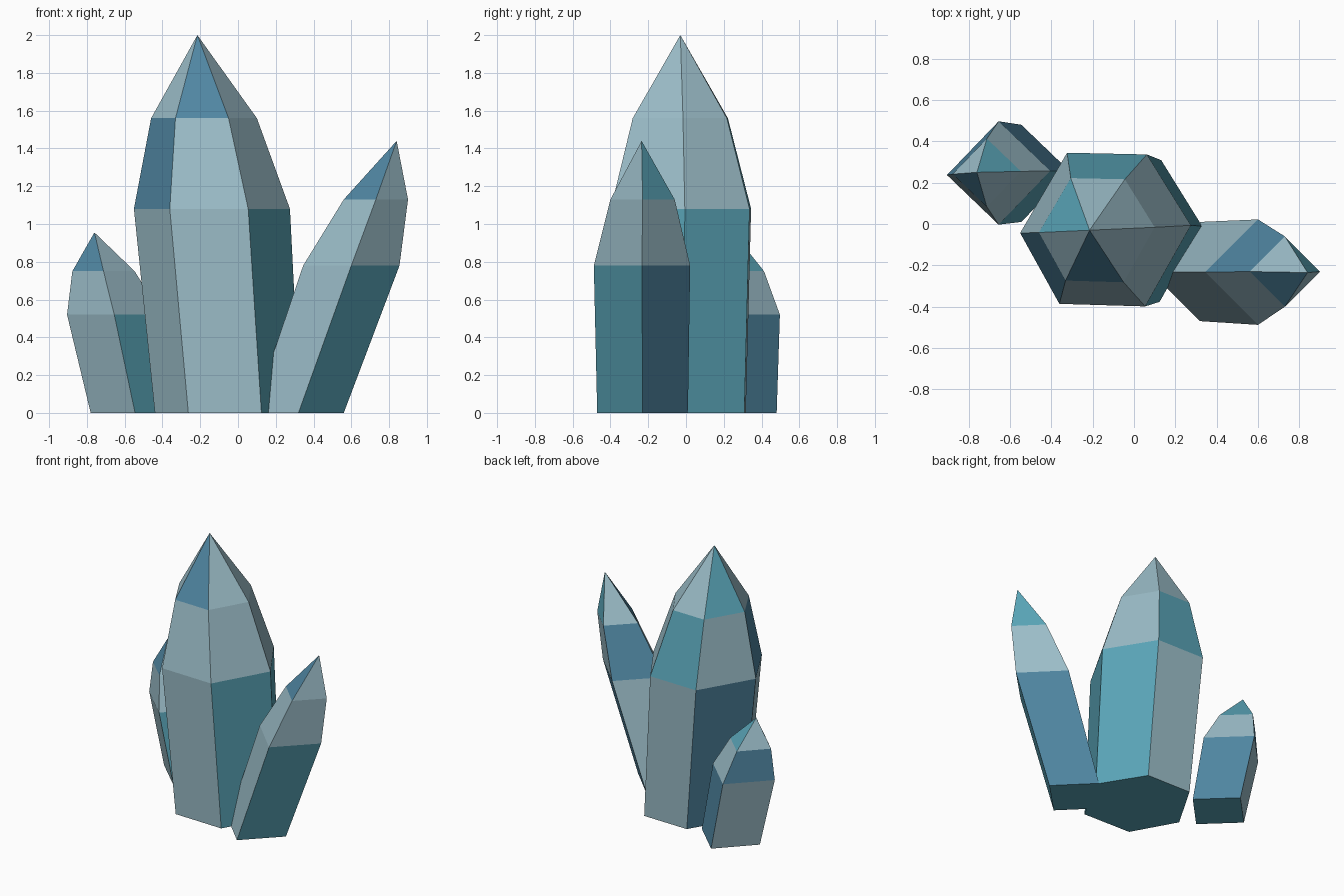
import bpy
import bmesh

if "Cube" in bpy.data.objects:
    bpy.data.objects.remove(bpy.data.objects["Cube"], do_unlink=True)


def make_material(name, rgb):
    mat = bpy.data.materials.new(name)
    mat.use_nodes = True
    color = (*rgb, 1.0)
    mat.diffuse_color = color
    bsdf = next(n for n in mat.node_tree.nodes if n.type == "BSDF_PRINCIPLED")
    bsdf.inputs["Base Color"].default_value = color
    return mat


PALETTE = {
    "pale": make_material("pale_blue_grey", (0.33, 0.51, 0.58)),
    "teal": make_material("teal", (0.10, 0.37, 0.47)),
    "blue": make_material("steel_blue", (0.08, 0.24, 0.36)),
}
SLOTS = list(PALETTE)


def make_crystal(name, section, rings, tip, colors):
    """Loft a unit section through rings (x, y, z, radius) up to a tip.
    colors: one row per side, listed from the base tier to the tip tier."""
    bm = bmesh.new()
    loops = [[bm.verts.new((cx + r * x, cy + r * y, z)) for x, y in section]
             for cx, cy, z, r in rings]
    point = bm.verts.new(tip)
    count = len(section)

    base = bm.faces.new(loops[0][::-1])
    base.material_index = SLOTS.index("teal")

    for side in range(count):
        after = (side + 1) % count
        row = colors[side].split()
        for tier, color in enumerate(row):
            low = loops[tier]
            corners = [low[side], low[after]]
            if tier + 1 < len(loops):
                high = loops[tier + 1]
                corners += [high[after], high[side]]
            else:
                corners.append(point)
            bm.faces.new(corners).material_index = SLOTS.index(color)

    bmesh.ops.recalc_face_normals(bm, faces=bm.faces)
    mesh = bpy.data.meshes.new(name)
    bm.to_mesh(mesh)
    bm.free()
    for mat in PALETTE.values():
        mesh.materials.append(mat)
    obj = bpy.data.objects.new(name, mesh)
    bpy.context.collection.objects.link(obj)
    return obj


# Sections run counter-clockwise from the -x corner
HEXAGON = [(-1, -0.04), (-0.54, -0.87), (0.465, -0.9),
           (1, 0.05), (0.485, 0.88), (-0.45, 0.9)]
DIAMOND = [(-1, 0), (0, -1), (1, 0), (0, 1)]

HEXAGON_COLORS = ["pale blue pale", "pale pale blue", "teal pale pale",
                  "teal pale pale", "pale teal pale", "blue pale teal"]
DIAMOND_COLORS = ["pale pale blue", "teal pale pale",
                  "blue pale teal", "pale blue pale"]

# Tall central crystal
make_crystal("main_crystal", HEXAGON,
             [(-0.055, -0.03, 0, 0.385), (-0.138, -0.027, 1.08, 0.413),
              (-0.18, -0.03, 1.56, 0.28)],
             (-0.215, -0.03, 2), HEXAGON_COLORS)

# Crystal leaning toward +x
make_crystal("leaning_crystal", DIAMOND,
             [(0.32, -0.23, 0, 0.24), (0.6, -0.233, 0.78, 0.255),
              (0.73, -0.23, 1.13, 0.17)],
             (0.84, -0.235, 1.44), DIAMOND_COLORS)

# Short crystal leaning toward -x
make_crystal("small_crystal", [(-1, -0.04), (0, -1), (1, 0.04), (0, 1)],
             [(-0.545, 0.245, 0, 0.235), (-0.655, 0.247, 0.52, 0.25),
              (-0.712, 0.248, 0.75, 0.165)],
             (-0.76, 0.25, 0.955), DIAMOND_COLORS)
